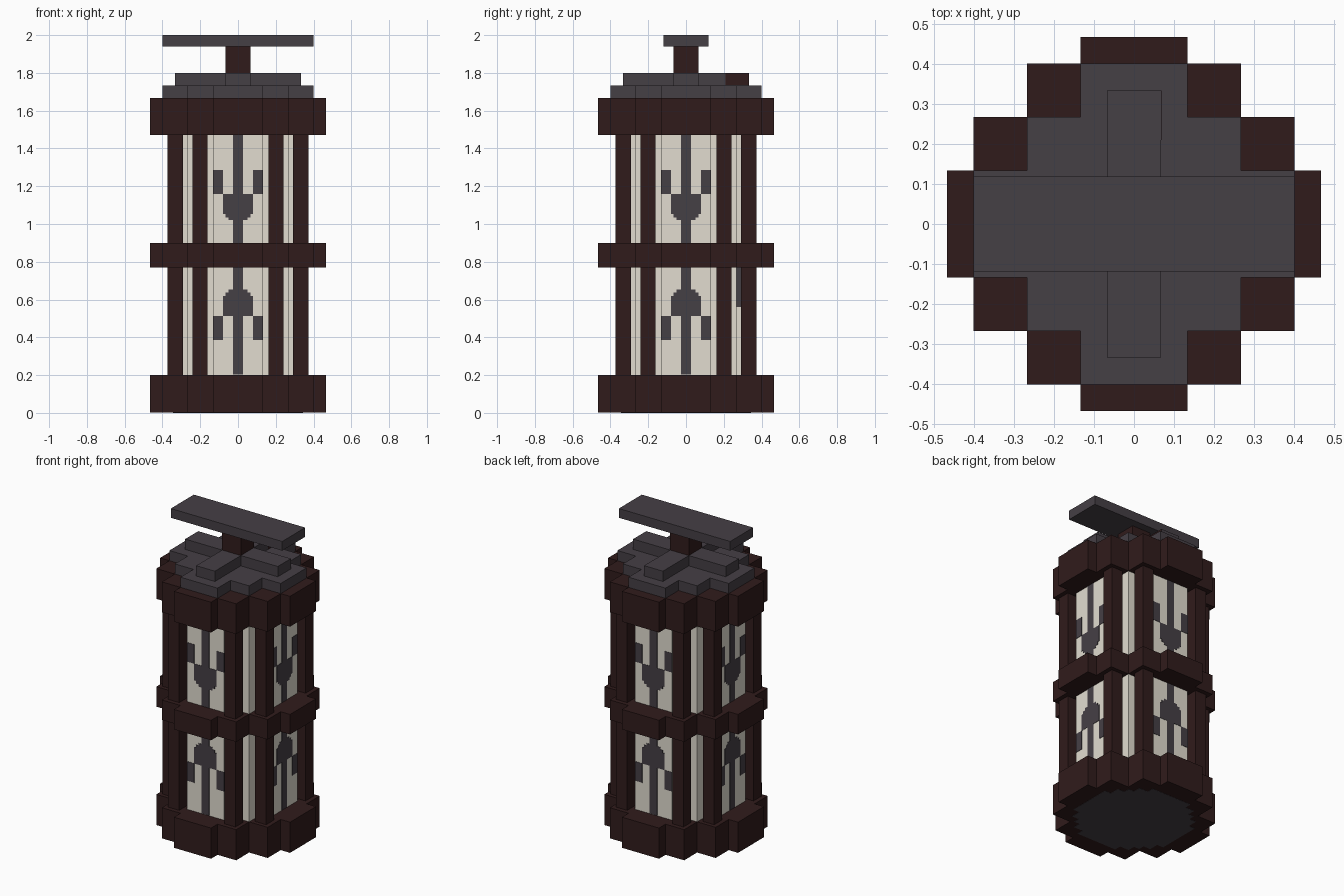
import bpy, bmesh, math
from mathutils import Matrix

if "Cube" in bpy.data.objects:
    bpy.data.objects.remove(bpy.data.objects["Cube"])


def material(name, rgb):
    m = bpy.data.materials.new(name)
    m.diffuse_color = (*rgb, 1)
    m.use_nodes = True
    m.node_tree.nodes["Principled BSDF"].inputs["Base Color"].default_value = m.diffuse_color
    return m


WOOD = material("dark brown wood", (0.030, 0.0112, 0.0112))
IRON = material("dark grey iron", (0.060, 0.050, 0.060))
PAPER = material("cream paper", (0.76, 0.72, 0.63))


def finish(name, bm, mat):
    bmesh.ops.recalc_face_normals(bm, faces=bm.faces[:])
    me = bpy.data.meshes.new(name)
    bm.to_mesh(me)
    bm.free()
    me.materials.append(mat)
    ob = bpy.data.objects.new(name, me)
    bpy.context.collection.objects.link(ob)
    return ob


def add_box(bm, x0, x1, y0, y1, z0, z1, turn=0):
    m = (Matrix.Rotation(turn, 4, 'Z')
         @ Matrix.Translation(((x0 + x1) / 2, (y0 + y1) / 2, (z0 + z1) / 2))
         @ Matrix.Diagonal((x1 - x0, y1 - y0, z1 - z0, 1)))
    bmesh.ops.create_cube(bm, size=1, matrix=m)


def box(name, mat, *dims):
    bm = bmesh.new()
    add_box(bm, *dims)
    return finish(name, bm, mat)


def stepped(name, mat, steps, z0, z1):
    """Extrude a four-way symmetric stepped outline; steps are outer corners."""
    quarter = []
    for i, (x, y) in enumerate(steps):
        if i:
            quarter.append((x, steps[i - 1][1]))
        quarter.append((x, y))
    back = quarter[::-1]
    outline = (quarter + [(-x, y) for x, y in back]
               + [(-x, -y) for x, y in quarter] + [(x, -y) for x, y in back])
    n = len(outline)
    bm = bmesh.new()
    low = [bm.verts.new((x, y, z0)) for x, y in outline]
    high = [bm.verts.new((x, y, z1)) for x, y in outline]
    bm.faces.new(low[::-1])
    bm.faces.new(high)
    for i in range(n):
        j = (i + 1) % n
        bm.faces.new((low[i], low[j], high[j], high[i]))
    return finish(name, bm, mat)


# Wooden bands round the body
BAND = [(0.467, 0.133), (0.4, 0.267), (0.267, 0.4), (0.133, 0.467)]
stepped("base_band", WOOD, BAND, 0.001, 0.2)
stepped("middle_band", WOOD, BAND, 0.77, 0.9)
stepped("top_band", WOOD, BAND, 1.47, 1.667)
stepped("underside_plate", IRON,
        [(0.345, 0.145), (0.3, 0.21), (0.25, 0.25), (0.21, 0.3), (0.145, 0.345)], 0, 0.006)

# Paper shade
stepped("paper_shade", PAPER, [(0.333, 0.133), (0.267, 0.267), (0.133, 0.333)], 0.19, 1.48)

# Eight corner posts
bm = bmesh.new()
for sx in (-1, 1):
    for sy in (-1, 1):
        for px, py in ((0.202, 0.332), (0.332, 0.202)):
            cx, cy = sx * px, sy * py
            add_box(bm, cx - 0.04, cx + 0.04, cy - 0.04, cy + 0.04, 0.19, 1.48)
finish("posts", bm, WOOD)

# Iron ornament on each side: half-width rows for the upper half, mirrored below
ROWS = [(0.027, 0.9, 1.02), (0.05, 1.02, 1.035), (0.067, 1.035, 1.052),
        (0.08, 1.052, 1.16), (0.027, 1.16, 1.47)]
MIRROR = 1.672
bm = bmesh.new()
for k in range(4):
    turn = k * math.pi / 2
    rects = [(-w, w, a, b) for w, a, b in ROWS]
    rects += [(-0.133, -0.08, 1.16, 1.285), (0.08, 0.133, 1.16, 1.285)]
    for x0, x1, a, b in rects:
        add_box(bm, x0, x1, -0.335, -0.33, a, b, turn)
        add_box(bm, x0, x1, -0.335, -0.33, MIRROR - b, MIRROR - a, turn)
finish("panel_ornaments", bm, IRON)
box("side_streak", IRON, 0.13, 0.135, 0.267, 0.333, 0.56, 0.77)

# Cap, cross ribs and handle
stepped("cap", IRON, [(0.4, 0.133), (0.267, 0.267), (0.133, 0.4)], 1.667, 1.733)
stepped("cap_cross", IRON, [(0.333, 0.067), (0.067, 0.333)], 1.733, 1.8)
box("cap_side_patch", WOOD, 0.064, 0.069, 0.21, 0.333, 1.735, 1.799)
box("handle_stem", WOOD, -0.067, 0.067, -0.067, 0.067, 1.8, 1.94)
box("handle_bar", IRON, -0.4, 0.4, -0.118, 0.118, 1.94, 2.0)
